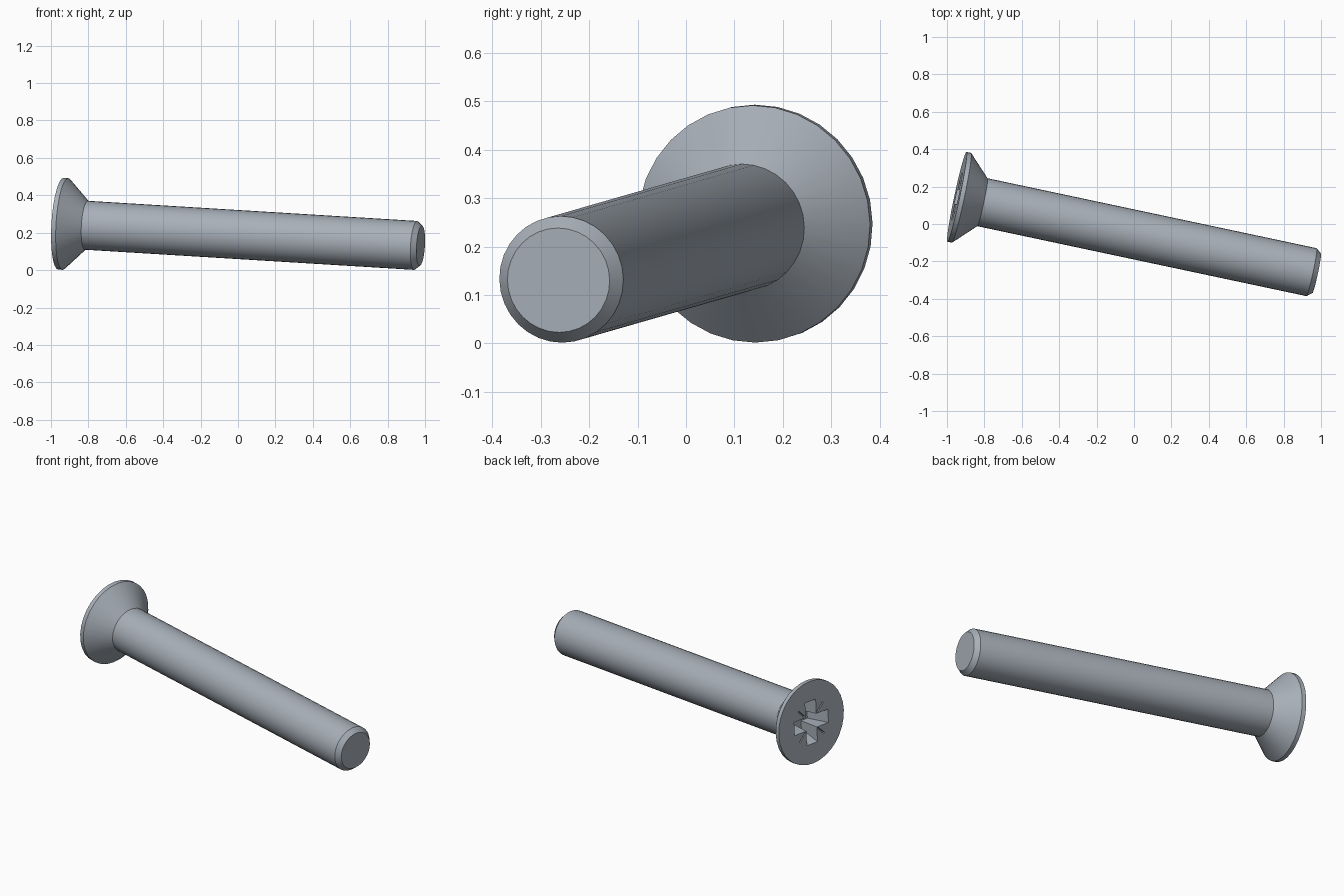
import bpy, bmesh, math
from mathutils import Matrix, Vector

cube = bpy.data.objects.get("Cube")
if cube:
    bpy.data.objects.remove(cube)

# Screw axis, running from the head face to the tip
AXIS = Vector((0.9764, -0.2075, -0.0597)).normalized()
SIDE = Vector((0, 0, 1)).cross(AXIS).normalized()
FRAME = Matrix((SIDE, AXIS.cross(SIDE), AXIS)).transposed().to_4x4()
FRAME.translation = (-0.9466, 0.1454, 0.248)

LENGTH, SEGMENTS = 1.97, 32
HEAD_R, SHAFT_R, TIP_R = 0.2455, 0.131, 0.108
RIM, CHAMFER = 0.025, 0.028

steel = bpy.data.materials.new("steel_grey")
steel.use_nodes = True
colour = (0.39, 0.43, 0.48, 1)
steel.diffuse_color = colour
steel.node_tree.nodes["Principled BSDF"].inputs["Base Color"].default_value = colour


def loft(bm, rings):
    """Skin a stack of equal rings and cap both ends."""
    loops = [[bm.verts.new(p) for p in ring] for ring in rings]
    for a, b in zip(loops, loops[1:]):
        for i in range(len(a)):
            j = (i + 1) % len(a)
            bm.faces.new((a[i], a[j], b[j], b[i]))
    bm.faces.new(loops[0])
    bm.faces.new(loops[-1])


def make_object(name, bm):
    bmesh.ops.recalc_face_normals(bm, faces=bm.faces)
    mesh = bpy.data.meshes.new(name)
    bm.to_mesh(mesh)
    bm.free()
    mesh.materials.append(steel)
    obj = bpy.data.objects.new(name, mesh)
    obj.matrix_world = FRAME
    bpy.context.collection.objects.link(obj)
    return obj


def circle(radius, z):
    angles = [math.tau * i / SEGMENTS for i in range(SEGMENTS)]
    return [(radius * math.cos(a), radius * math.sin(a), z) for a in angles]


def cross(reach, half, z):
    """Twelve-cornered plus shape."""
    corners = ((reach, -half), (reach, half), (half, half))
    ring = []
    for quarter in range(4):
        turn = Matrix.Rotation(quarter * math.pi / 2, 3, 'Z')
        ring += [turn @ Vector((x, y, z)) for x, y in corners]
    return ring


# Countersunk head, shaft and chamfered tip
profile = [(HEAD_R, 0), (HEAD_R, RIM), (SHAFT_R, RIM + HEAD_R - SHAFT_R),
           (SHAFT_R, LENGTH - CHAMFER), (TIP_R, LENGTH)]
bm = bmesh.new()
loft(bm, [circle(r, z) for r, z in profile])
screw = make_object("screw_body", bm)

# Cross recess with four thin diagonal tick marks
bm = bmesh.new()
loft(bm, [cross(0.135, 0.041, -0.02), cross(0.08, 0.032, 0.12)])
for k in range(4):
    turn = Matrix.Rotation(math.pi / 4 + k * math.pi / 2, 3, 'Z')
    tick = [(0.065, -0.004), (0.13, -0.004), (0.13, 0.004), (0.065, 0.004)]
    loft(bm, [[turn @ Vector((x, y, z)) for x, y in tick] for z in (-0.02, 0.015)])
cutter = make_object("recess_cutter", bm)
cutter.hide_render = True

# Cut the recess, then bake it into the body
cut = screw.modifiers.new("recess", 'BOOLEAN')
cut.operation = 'DIFFERENCE'
cut.solver = 'EXACT'
cut.object = cutter
bpy.context.view_layer.objects.active = screw
screw.select_set(True)
bpy.ops.object.modifier_apply(modifier=cut.name)
bpy.data.objects.remove(cutter)
bpy.ops.object.shade_smooth_by_angle(angle=math.radians(25))
